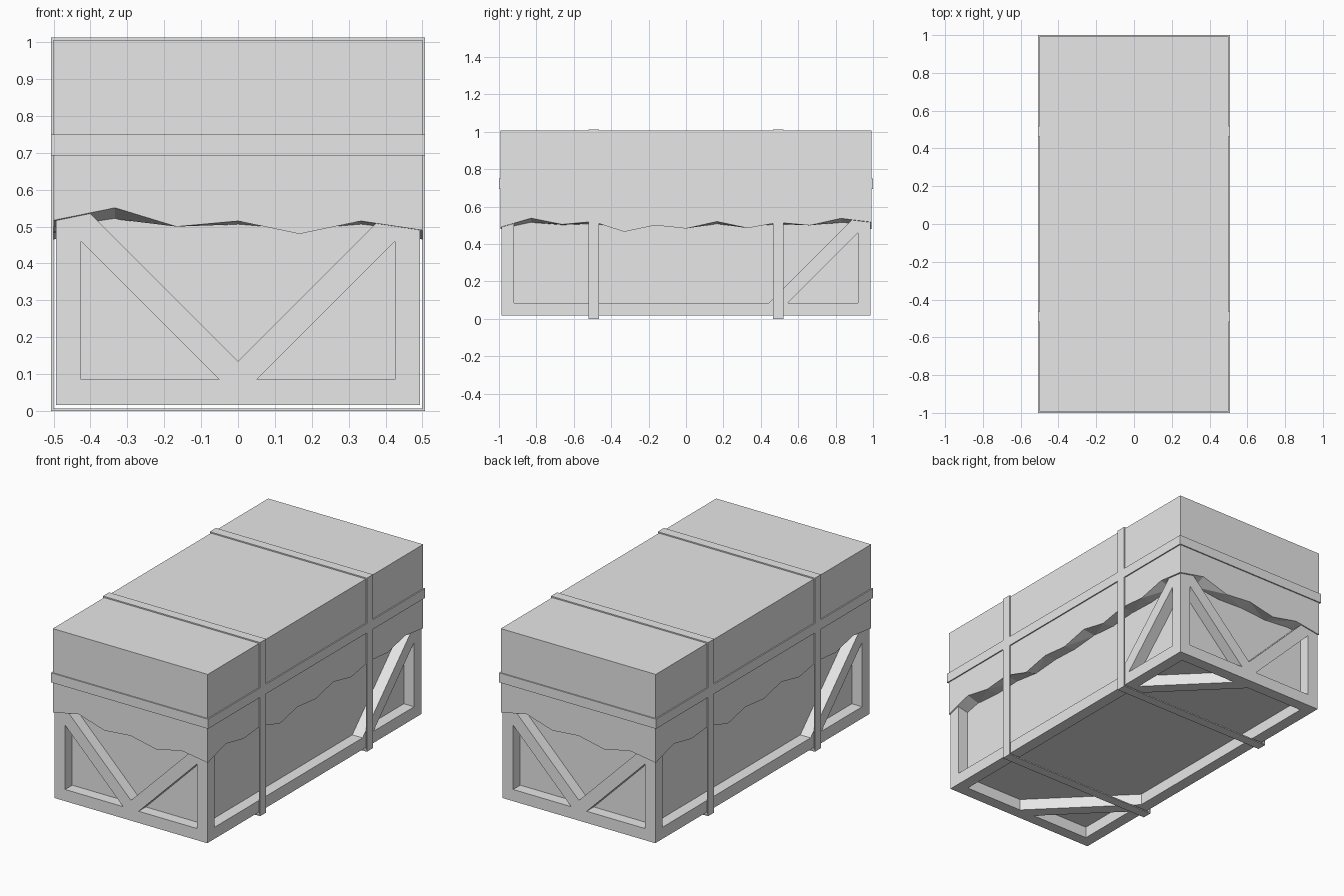
import bpy, bmesh
from mathutils import Vector

if "Cube" in bpy.data.objects:
    bpy.data.objects.remove(bpy.data.objects["Cube"], do_unlink=True)

grey = bpy.data.materials.new("plain_grey")
grey.use_nodes = True
grey.diffuse_color = (0.8, 0.8, 0.8, 1)
grey.node_tree.nodes["Principled BSDF"].inputs["Base Color"].default_value = (0.8, 0.8, 0.8, 1)


def finish(name, bm):
    """Turn a bmesh into a flat shaded grey object."""
    bmesh.ops.recalc_face_normals(bm, faces=bm.faces)
    mesh = bpy.data.meshes.new(name)
    bm.to_mesh(mesh)
    bm.free()
    mesh.materials.append(grey)
    obj = bpy.data.objects.new(name, mesh)
    bpy.context.collection.objects.link(obj)
    return obj


def prism(bm, points, push):
    """Extrude a flat outline of 3D points along a vector."""
    face = bm.faces.new([bm.verts.new(p) for p in points])
    top = bmesh.ops.extrude_face_region(bm, geom=[face], use_keep_orig=True)["geom"]
    verts = [v for v in top if isinstance(v, bmesh.types.BMVert)]
    bmesh.ops.translate(bm, verts=verts, vec=Vector(push))


# Crate dimensions: half width, half length, bottom, top
HX, HY, Z0, Z1 = 0.493, 0.987, 0.017, 1.0
BEAM, DEPTH, OUT = 0.068, 0.066, 0.03
ox, oy, oz, ot = HX - BEAM, HY - BEAM, Z0 + BEAM, Z1 - BEAM   # opening limits
LEG, GAP = 0.375, 0.1      # corner triangle leg and brace width along the beam
far = LEG + GAP

# Crate block
bm = bmesh.new()
prism(bm, [(-HX, -HY, Z0), (HX, -HY, Z0), (HX, HY, Z0), (-HX, HY, Z0)], (0, 0, Z1 - Z0))
crate = finish("crate_frame", bm)

# Recesses between the beams and 45 degree braces, repeated by half a turn
bm = bmesh.new()
for s in (1, -1):
    def end_panel(outline):
        prism(bm, [(x * s, -(HY + OUT) * s, z) for x, z in outline], (0, (OUT + DEPTH) * s, 0))

    def side_panel(outline):
        prism(bm, [((HX + OUT) * s, y * s, z) for y, z in outline], (-(OUT + DEPTH) * s, 0, 0))

    for m in (1, -1):
        end_panel([(ox * m, oz), (ox * m, oz + LEG), ((ox - LEG) * m, oz)])
    end_panel([(0, oz + far - ox), (ox, oz + far), (ox, ot), (-ox, ot), (-ox, oz + far)])
    side_panel([(oy, oz), (oy, oz + LEG), (oy - LEG, oz)])
    side_panel([(-oy, oz), (oy - far, oz), (oy, oz + far), (oy, ot), (-oy, ot)])
    # bottom corner triangle
    prism(bm, [(x * s, y * s, Z0 - OUT) for x, y in
               ((ox, oy), (ox - LEG, oy), (ox, oy - LEG))], (0, 0, OUT + DEPTH))
# bottom main panel
half = [(ox, -oy), (ox, oy - far), (ox - far, oy)]
prism(bm, [(x * s, y * s, Z0 - OUT) for s in (1, -1) for x, y in half], (0, 0, OUT + DEPTH))
cutter = finish("recess_cutter", bm)
cutter.hide_render = True

mod = crate.modifiers.new("recesses", "BOOLEAN")
mod.operation, mod.solver, mod.object = "DIFFERENCE", "EXACT", cutter
bpy.context.view_layer.objects.active = crate
bpy.ops.object.modifier_apply(modifier=mod.name)
bpy.data.objects.remove(cutter, do_unlink=True)

# Tarp with a ragged hem; the same half outline is used twice
TX, TY, TZ = 0.5, 0.993, 1.006
end_hem = [0.517, 0.551, 0.5, 0.515, 0.48, 0.515]
side_hem = [0.49, 0.538, 0.505, 0.52, 0.465, 0.5, 0.483, 0.52, 0.485, 0.515, 0.5, 0.537]
outline = []
for s in (1, -1):
    for i, z in enumerate(end_hem):
        outline.append((s * TX * (2 * i / len(end_hem) - 1), -s * TY, z))
    for i, z in enumerate(side_hem):
        outline.append((s * TX, s * TY * (2 * i / len(side_hem) - 1), z))

bm = bmesh.new()
ix, iy = HX - DEPTH - 0.005, HY - DEPTH - 0.005
rim = [bm.verts.new((x, y, TZ)) for x, y, z in outline]
hem = [bm.verts.new(p) for p in outline]
tuck = [bm.verts.new((max(-ix, min(ix, x)), max(-iy, min(iy, y)), 0.5 + (z - 0.5) * 0.4))
        for x, y, z in outline]
bm.faces.new(rim)
under = []
n = len(outline)
for i in range(n):
    j = (i + 1) % n
    bm.faces.new((rim[i], hem[i], hem[j], rim[j]))
    under.append(bm.faces.new((hem[i], tuck[i], tuck[j], hem[j])))
bmesh.ops.triangulate(bm, faces=under)
finish("tarp", bm)


def strap(name, inner, outer, push):
    """Closed band between two rectangular loops, extruded to its width."""
    bm = bmesh.new()
    a, b, push = [Vector(p) for p in inner], [Vector(p) for p in outer], Vector(push)
    rings = [[bm.verts.new(p + o) for p in loop]
             for loop, o in ((a, push * 0), (b, push * 0), (b, push), (a, push))]
    for r in range(4):
        q = rings[(r + 1) % 4]
        for i in range(4):
            j = (i + 1) % 4
            bm.faces.new((rings[r][i], rings[r][j], q[j], q[i]))
    return finish(name, bm)


def upright_loop(x, y, low, high):
    return [(-x, y, low), (x, y, low), (x, y, high), (-x, y, high)]


def level_loop(x, y, z):
    return [(-x, -y, z), (x, -y, z), (x, y, z), (-x, y, z)]


# Two straps over the load and one round the sides
THICK, WIDE = 0.007, 0.056
for name, y in (("front_strap", -0.492), ("back_strap", 0.492)):
    strap(name, upright_loop(TX, y - WIDE / 2, THICK, TZ),
          upright_loop(TX + THICK, y - WIDE / 2, 0, TZ + THICK), (0, WIDE, 0))
strap("side_strap", level_loop(TX, TY, 0.693), level_loop(TX + THICK, TY + THICK, 0.693), (0, 0, WIDE))
